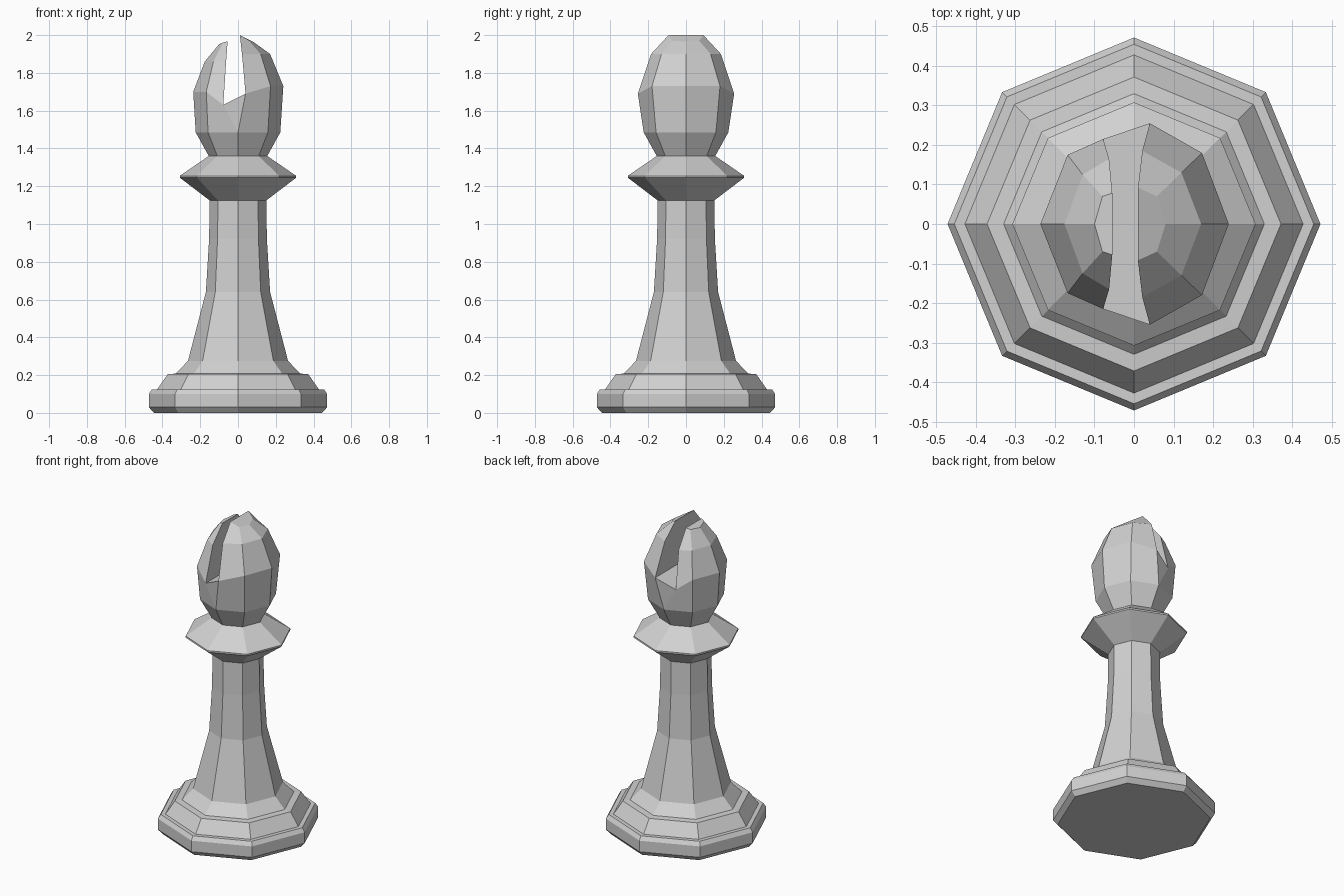
import bpy, bmesh, math

if "Cube" in bpy.data.objects:
    bpy.data.objects.remove(bpy.data.objects["Cube"])

mat = bpy.data.materials.new("light grey")
mat.diffuse_color = (0.64, 0.64, 0.64, 1)
mat.use_nodes = True
mat.node_tree.nodes["Principled BSDF"].inputs["Base Color"].default_value = mat.diffuse_color
N = 8


def finish(name, bm):
    bmesh.ops.recalc_face_normals(bm, faces=bm.faces)
    me = bpy.data.meshes.new(name)
    bm.to_mesh(me)
    bm.free()
    me.materials.append(mat)
    ob = bpy.data.objects.new(name, me)
    bpy.context.collection.objects.link(ob)
    return ob


def ring(bm, r, z):
    return [bm.verts.new((r * math.cos(i * math.tau / N), r * math.sin(i * math.tau / N), z))
            for i in range(N)]


def loft(bm, a, b, closed=True):
    n = len(a)
    for i in range(n if closed else n - 1):
        j = (i + 1) % n
        bm.faces.new((a[i], a[j], b[j], b[i]))


# turned body: stepped foot, flared stem and collar as one closed-up lathe
body = [(0.445, 0), (0.472, 0.03), (0.472, 0.10), (0.455, 0.125), (0.428, 0.125),
        (0.372, 0.205), (0.33, 0.208), (0.265, 0.275), (0.17, 0.64), (0.153, 0.92),
        (0.15, 1.125), (0.308, 1.245), (0.308, 1.255), (0.155, 1.36)]
bm = bmesh.new()
rings = [ring(bm, r, z) for r, z in body]
bm.faces.new(rings[0])
for a, b in zip(rings, rings[1:]):
    loft(bm, a, b)
finish("turned_body", bm)

# head: two lower rings, then two lobes either side of a slot
bm = bmesh.new()
low = ring(bm, 0.155, 1.36)
mid = ring(bm, 0.224, 1.485)
loft(bm, low, mid)


def lobe(rows, base):
    """rows: slot edge, diagonal, outer point; mirrored front to back"""
    sets = []
    for edge, diag, out in rows:
        pts = [edge, diag, out] + [(x, -y, z) for x, y, z in (diag, edge)]
        sets.append([bm.verts.new(p) for p in pts])
    for a, b in zip([base] + sets, sets):
        loft(bm, a, b, False)
    for a, b in zip(sets, sets[1:]):          # slot wall
        bm.faces.new((a[0], b[0], b[-1], a[-1]))
    bm.faces.new(sets[-1])                    # sloping tip
    return sets[0][0], sets[0][-1]


right = [[(0.04, 0.255, 1.69), (0.172, 0.18, 1.73), (0.24, 0, 1.73)],
         [(0.021, 0.185, 1.90), (0.12, 0.13, 1.90), (0.17, 0, 1.90)],
         [(0.01, 0.092, 2.00), (0.058, 0.07, 1.97), (0.08, 0, 1.965)]]
left = [[(-0.078, 0.215, 1.63), (-0.168, 0.175, 1.70), (-0.237, 0, 1.70)],
        [(-0.063, 0.165, 1.86), (-0.13, 0.125, 1.86), (-0.176, 0, 1.86)],
        [(-0.055, 0.078, 1.968), (-0.08, 0.07, 1.96), (-0.1, 0, 1.952)]]
rb, rf = lobe(right, [mid[i] for i in (2, 1, 0, 7, 6)])
lb, lf = lobe(left, [mid[i] for i in (2, 3, 4, 5, 6)])
# slot floor and the small triangles below its ends
bm.faces.new((rb, rf, lf, lb))
bm.faces.new((mid[2], rb, lb))
bm.faces.new((mid[6], rf, lf))
finish("slotted_head", bm)
